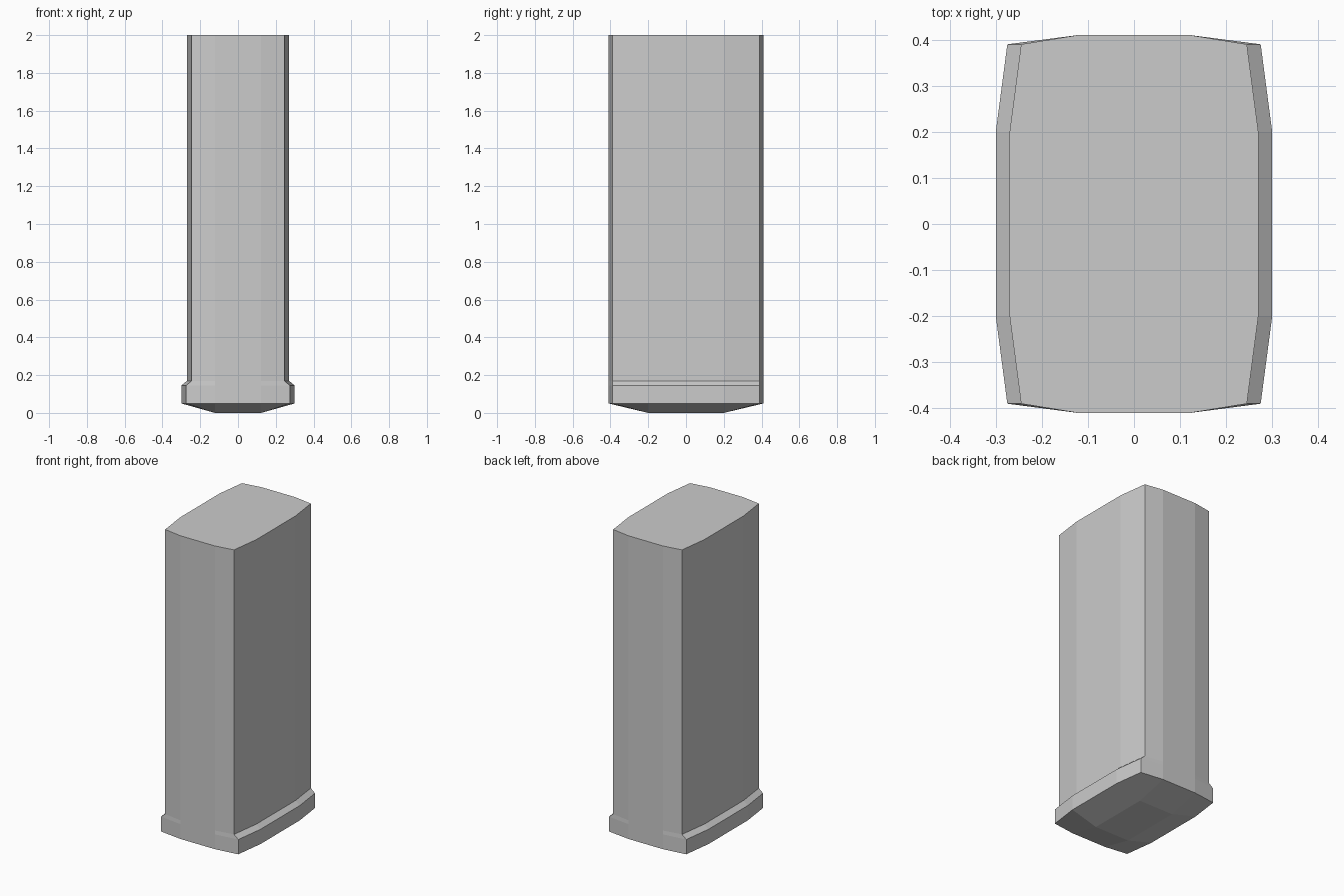
import bpy, bmesh

if "Cube" in bpy.data.objects:
    bpy.data.objects.remove(bpy.data.objects["Cube"])

# Bowed 12-sided outline; the side walls step in above the foot
def outline(side_x, corner_x):
    quarter = [(side_x, 0.2), (corner_x, 0.39), (0.122, 0.41)]
    half = quarter + [(-x, y) for x, y in reversed(quarter)]
    return half + [(-x, -y) for x, y in half]

bm = bmesh.new()

def ring(z, side_x, corner_x):
    return [bm.verts.new((x, y, z)) for x, y in outline(side_x, corner_x)]

# Foot, small chamfer, then the tall shaft
rings = [ring(0.05, 0.30, 0.275), ring(0.145, 0.30, 0.275),
         ring(0.17, 0.27, 0.245), ring(2.0, 0.27, 0.245)]
for low, high in zip(rings, rings[1:]):
    for i in range(12):
        j = (i + 1) % 12
        bm.faces.new((low[i], low[j], high[j], high[i]))

# Flat top
bm.faces.new(rings[-1])

# Shallow faceted underside around a flat rectangle
base = rings[0]
pad = [bm.verts.new((x, y, 0)) for x, y in
       ((0.122, 0.2), (-0.122, 0.2), (-0.122, -0.2), (0.122, -0.2))]
bm.faces.new(pad)
for k in range(4):
    a = 3 * k
    bm.faces.new((pad[k], base[a], base[a + 1], base[a + 2]))
    bm.faces.new((pad[k], base[a + 2], base[(a + 3) % 12], pad[(k + 1) % 4]))

bmesh.ops.recalc_face_normals(bm, faces=bm.faces)
mesh = bpy.data.meshes.new("pillar_body")
bm.to_mesh(mesh)
bm.free()
bpy.context.collection.objects.link(bpy.data.objects.new("pillar_body", mesh))
